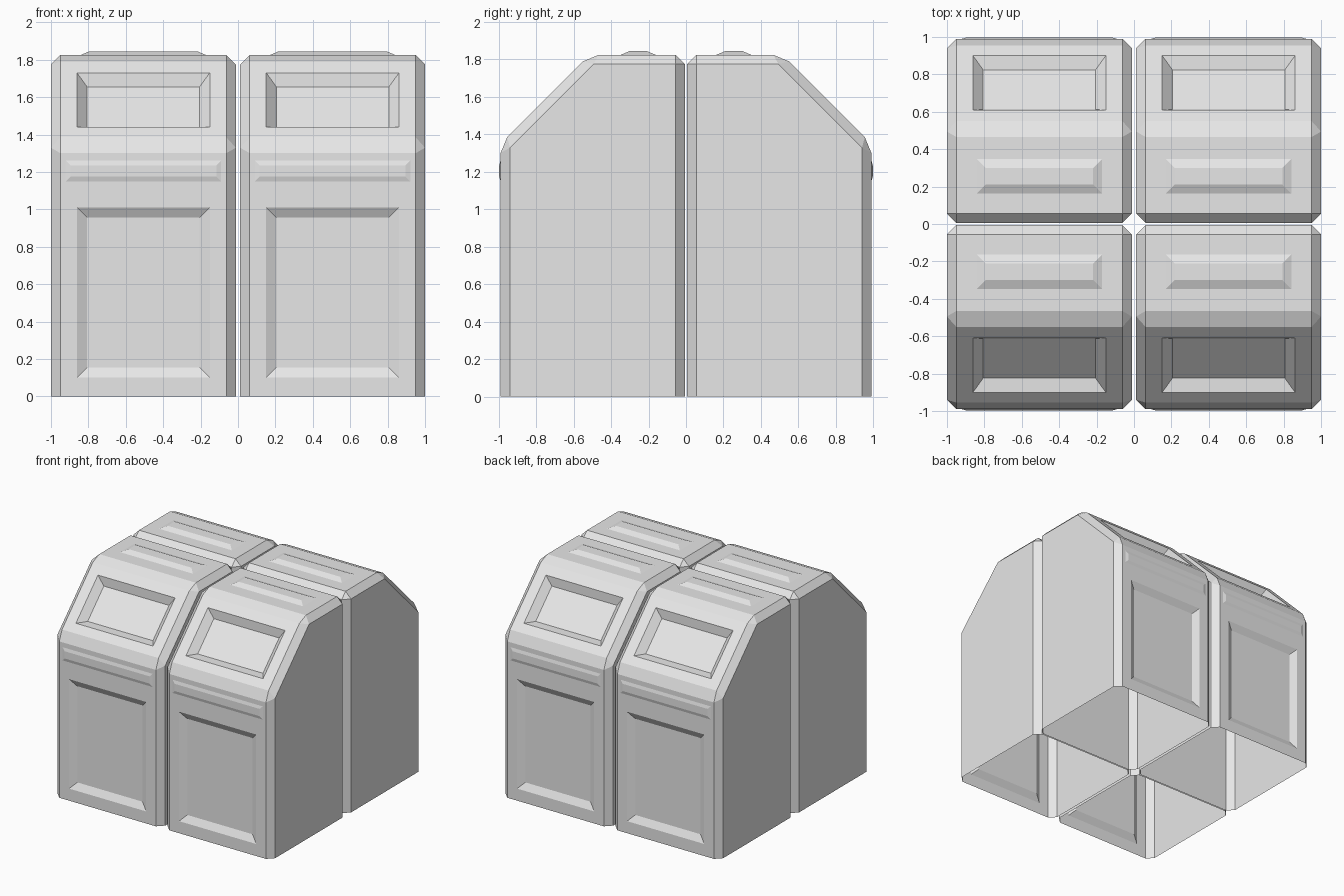
import bpy
import bmesh
import math
from mathutils import Vector

cube = bpy.data.objects.get("Cube")
if cube:
    bpy.data.objects.remove(cube, do_unlink=True)

grey = bpy.data.materials.new("light_grey")
grey.use_nodes = True
colour = (0.8, 0.8, 0.8, 1)
grey.diffuse_color = colour
grey.node_tree.nodes["Principled BSDF"].inputs["Base Color"].default_value = colour

HALF = 0.494       # half width of one bin
INNER, FRONT = -0.006, -0.99
X = Vector((1, 0, 0))


def facing(bm, direction):
    """Largest face that looks along the direction."""
    d = Vector(direction).normalized()
    bm.normal_update()
    return max((f for f in bm.faces if f.normal.dot(d) > 0.99),
               key=lambda f: f.calc_area())


def panel(bm, face, half_x, axis, low, high, slope, depth):
    """Rectangular panel with sloped sides, sunk (-) or raised (+)."""
    bm.normal_update()
    normal, mid = face.normal.copy(), face.calc_center_median()
    tangent = normal.cross(X)
    bmesh.ops.inset_individual(bm, faces=[face], thickness=0.005)
    for v in face.verts:
        x = math.copysign(half_x, v.co.x)
        value = high if v.co[axis] > mid[axis] else low
        v.co = mid + X * x + tangent * ((value - mid[axis]) / tangent[axis])
    bm.normal_update()
    bmesh.ops.inset_individual(bm, faces=[face], thickness=slope, depth=depth,
                               use_even_offset=True)


# Bin body: side profile pulled across the width
profile = [(FRONT, 0), (FRONT, 1.35), (-0.515, 1.825), (INNER, 1.825), (INNER, 0)]
bm = bmesh.new()
side = bm.faces.new([bm.verts.new((-HALF, y, z)) for y, z in profile])
pulled = bmesh.ops.extrude_face_region(bm, geom=[side], use_keep_orig=True)
bmesh.ops.translate(bm, vec=X * 2 * HALF,
                    verts=[g for g in pulled["geom"] if isinstance(g, bmesh.types.BMVert)])
bmesh.ops.recalc_face_normals(bm, faces=bm.faces[:])

# Open underside, chamfers on every other edge
bmesh.ops.delete(bm, geom=[facing(bm, (0, 0, -1))], context="FACES_ONLY")
bmesh.ops.bevel(bm, geom=[e for e in bm.edges if not e.is_boundary], offset=0.05,
                offset_type="OFFSET", segments=1, profile=0.5, affect="EDGES")

# Split the front wall into a door area and a grip area
front = facing(bm, (0, -1, 0))
bmesh.ops.bisect_plane(bm, geom=[front, *front.edges, *front.verts],
                       plane_co=(0, 0, 1.08), plane_no=(0, 0, 1))
bm.normal_update()
walls = [f for f in bm.faces if f.normal.y < -0.99]
door, grip = sorted(walls, key=lambda f: f.calc_center_median().z)

panel(bm, door, 0.355, 2, 0.10, 1.01, 0.055, -0.03)
panel(bm, grip, 0.415, 2, 1.15, 1.26, 0.025, 0.007)
panel(bm, facing(bm, (0, -1, 1)), 0.355, 2, 1.44, 1.73, 0.055, -0.053)
panel(bm, facing(bm, (0, 0, 1)), 0.335, 1, -0.347, -0.163, 0.047, 0.02)

mesh = bpy.data.meshes.new("bin")
bm.to_mesh(mesh)
bm.free()
mesh.materials.append(grey)

# Four bins, back to back
for row, angle in (("front", 0), ("back", math.pi)):
    for hand, sign in (("left", 1), ("right", -1)):
        obj = bpy.data.objects.new(f"{row}_{hand}_bin", mesh)
        obj.location.x = sign * (1 - HALF)
        obj.rotation_euler.z = angle
        bpy.context.collection.objects.link(obj)
